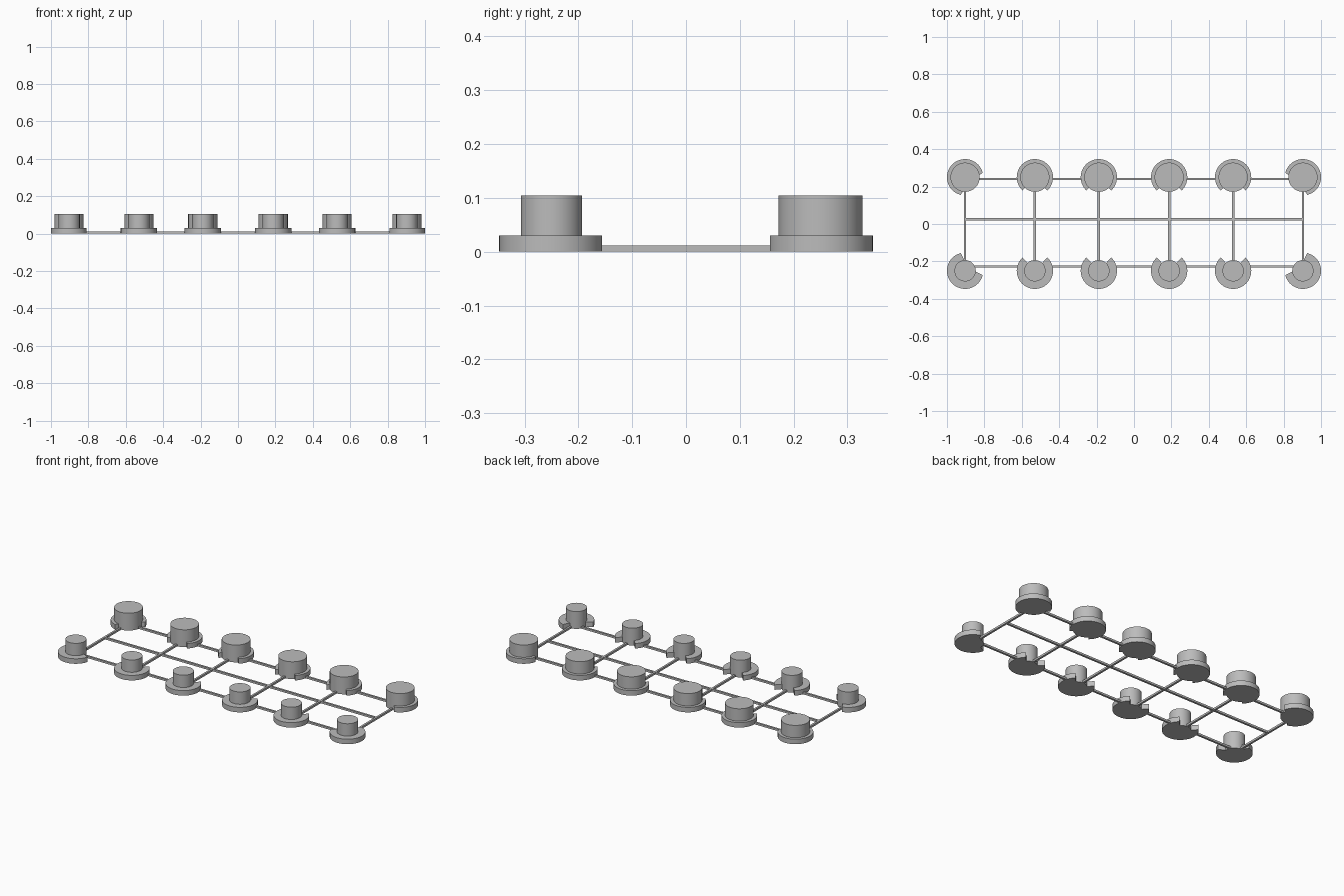
import bpy, bmesh
from math import cos, sin, radians

cube = bpy.data.objects.get("Cube")
if cube:
    bpy.data.objects.remove(cube, do_unlink=True)

grey = bpy.data.materials.new("plain grey")
grey.use_nodes = True
grey.diffuse_color = (0.5, 0.5, 0.5, 1)
grey.node_tree.nodes["Principled BSDF"].inputs["Base Color"].default_value = (0.5, 0.5, 0.5, 1)

XS = (-0.903, -0.53, -0.188, 0.188, 0.53, 0.903)
ROW_Y = 0.25
FLANGE_R, FLANGE_H, PIN_H = 0.097, 0.03, 0.104
ROD = 0.012


def finish(obj, name):
    obj.name = name
    obj.data.materials.append(grey)
    bpy.ops.object.select_all(action="DESELECT")
    obj.select_set(True)
    bpy.context.view_layer.objects.active = obj
    bpy.ops.object.shade_smooth_by_angle(angle=radians(30))


def pin(name, x, y, r):
    bpy.ops.mesh.primitive_cylinder_add(vertices=64, radius=r, depth=PIN_H,
                                        location=(x, y, PIN_H / 2))
    finish(bpy.context.object, name)


def flange(name, x, y, r_in, start, end, slant):
    """Ring sector from start to end degrees; slant shifts the inner ends into the gap edge."""
    n = 48

    def arc(r, a, b):
        angles = [radians(a + (b - a) * i / n) for i in range(n + 1)]
        return [(x + r * cos(t), y + r * sin(t), 0) for t in angles]

    outline = arc(FLANGE_R, start, end) + arc(r_in, end + slant, start - slant)
    bm = bmesh.new()
    face = bm.faces.new([bm.verts.new(p) for p in outline])
    top = bmesh.ops.extrude_face_region(bm, geom=[face])["geom"]
    bmesh.ops.translate(bm, vec=(0, 0, FLANGE_H),
                        verts=[v for v in top if isinstance(v, bmesh.types.BMVert)])
    bmesh.ops.recalc_face_normals(bm, faces=bm.faces)
    mesh = bpy.data.meshes.new(name)
    bm.to_mesh(mesh)
    bm.free()
    obj = bpy.data.objects.new(name, mesh)
    bpy.context.collection.objects.link(obj)
    finish(obj, name)


def rod(name, x0, x1, y0, y1):
    bpy.ops.mesh.primitive_cube_add(size=1, location=((x0 + x1) / 2, (y0 + y1) / 2, ROD / 2))
    obj = bpy.context.object
    obj.scale = (x1 - x0, y1 - y0, ROD)
    finish(obj, name)


# Posts and open flanges: each gap faces the middle of the frame
for row, sign, radius in (("rear", 1, 0.078), ("front", -1, 0.057)):
    for i, x in enumerate(XS):
        corner = i in (0, len(XS) - 1)
        gap_mid = -sign * (90 if not corner else 45 if x < 0 else 135)
        half_gap = 59 if corner else 43
        pin(f"{row}_post_{i + 1}", x, sign * ROW_Y, radius)
        flange(f"{row}_flange_{i + 1}", x, sign * ROW_Y, radius - 0.004,
               gap_mid + half_gap, gap_mid + 360 - half_gap,
               (12 if corner else 0) * (1 if row == "front" else 0.5))

# Runner frame
for name, y in (("rear_runner", 0.241), ("centre_runner", 0.025), ("front_runner", -0.227)):
    rod(name, XS[0], XS[-1], y - ROD / 2, y + ROD / 2)
for i, x in enumerate(XS):
    rod(f"cross_runner_{i + 1}", x - ROD / 2, x + ROD / 2, -ROW_Y, ROW_Y)
